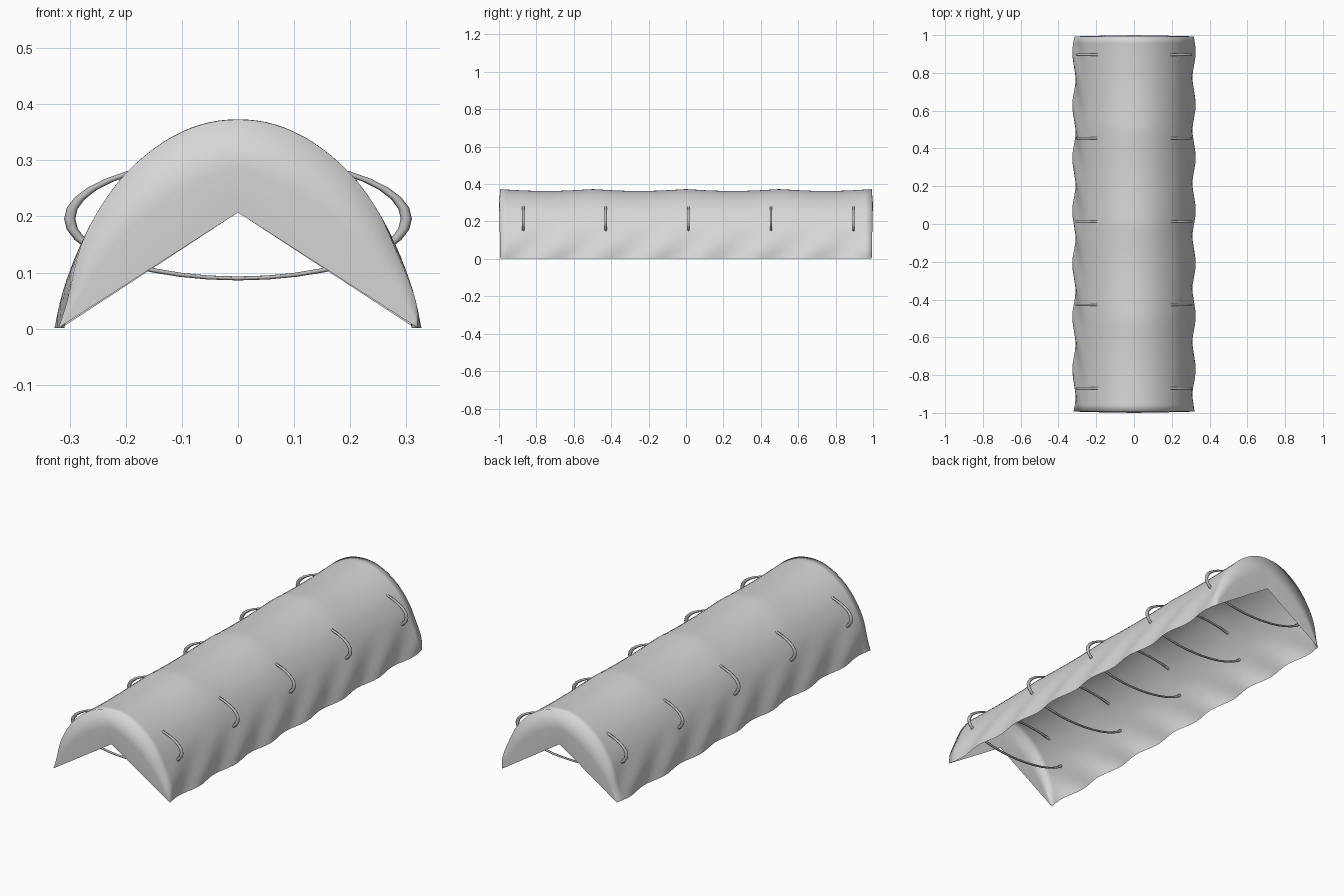
import bpy, bmesh, math
from mathutils import Vector

cube = bpy.data.objects.get("Cube")
if cube:
    bpy.data.objects.remove(cube)


def material(name, value):
    m = bpy.data.materials.new(name)
    m.use_nodes = True
    m.diffuse_color = (value, value, value, 1)
    m.node_tree.nodes["Principled BSDF"].inputs["Base Color"].default_value = (value, value, value, 1)
    return m


def finish(bm, name, mat, smooth):
    bmesh.ops.remove_doubles(bm, verts=bm.verts, dist=1e-5)
    bmesh.ops.recalc_face_normals(bm, faces=bm.faces)
    mesh = bpy.data.meshes.new(name)
    bm.to_mesh(mesh)
    bm.free()
    obj = bpy.data.objects.new(name, mesh)
    bpy.context.collection.objects.link(obj)
    mesh.materials.append(mat)
    for p in mesh.polygons:
        p.use_smooth = smooth


def bridge(bm, a, b, closed=False):
    """Faces between two rows of vertices, skipping repeated corners."""
    n = len(a)
    for k in range(n if closed else n - 1):
        j = (k + 1) % n
        bm.faces.new(list(dict.fromkeys((a[k], a[j], b[j], b[k]))))


def smooth_path(points, parts):
    """Catmull-Rom curve through the points, starting level on the centre line."""
    pts = [Vector(p) for p in points]
    ext = [Vector((-pts[1].x, pts[1].y))] + pts + [2 * pts[-1] - pts[-2]]
    path = []
    for p, q, r, s in zip(ext, ext[1:], ext[2:], ext[3:]):
        for i in range(parts):
            t = i / parts
            path.append(0.5 * (2 * q + (r - p) * t + (2 * p - 5 * q + 4 * r - s) * t ** 2
                               + (3 * q - p - 3 * r + s) * t ** 3))
    return path + [pts[-1]]


def ripple(x, y, z):
    """Slanted folds that fade out up the legs, with a slight sag between supports."""
    side = 1 if x > 0 else -1
    fade = max(0.0, 1 - z / 0.2)
    shift = 0.009 * fade * math.sin(2 * math.pi * (side * y - z * 1.1) / 0.28)
    sag = 0.010 * abs(math.sin(2 * math.pi * y)) * (z / 0.373) ** 2
    return Vector((x + shift, y, z - sag))


cover_grey = material("light grey", 0.68)
strap_grey = material("medium grey", 0.5)

# Thin arched cover, open underneath
HALF = [(0.0, 0.373), (0.05, 0.368), (0.1, 0.351), (0.15, 0.321), (0.2, 0.277),
        (0.24, 0.225), (0.27, 0.17), (0.295, 0.105), (0.31, 0.05), (0.318, 0.001)]
half = smooth_path(HALF, 3)
arch = [(-p.x, p.y) for p in reversed(half[1:])] + [(p.x, p.y) for p in half]
bm = bmesh.new()
STEPS = 56
END = 0.993
rows = []
for i in range(STEPS + 1):
    y = -END + 2 * END * i / STEPS
    rows.append([bm.verts.new(ripple(x, y, z)) for x, z in arch])
for a, b in zip(rows, rows[1:]):
    bridge(bm, a, b)

# Slightly bulged end walls, cut away below in a V
mid = len(half) - 1
for row, out in ((rows[0], -1), (rows[-1], 1)):
    ridge = Vector((0, out * END, 0.207))
    middle, lower = [], []
    for k, v in enumerate(row):
        tip = row[0] if k < mid else row[-1]
        if v is tip:
            middle.append(v)
            lower.append(v)
            continue
        edge = ridge.lerp(tip.co, abs(k - mid) / mid)
        bulge = Vector((0, out * 0.007 * (1 - abs(k - mid) / mid), 0))
        middle.append(bm.verts.new(v.co.lerp(edge, 0.5) + bulge))
        lower.append(bm.verts.new(edge))
    bridge(bm, row, middle)
    bridge(bm, middle, lower)
finish(bm, "rippled_cover", cover_grey, True)

# Flattened strap hoops passing through the cover
SEGMENTS = 36
for i in range(5):
    bm = bmesh.new()
    y0 = -0.87 + 0.4415 * i
    hoop = []
    for k in range(SEGMENTS):
        a = 2 * math.pi * k / SEGMENTS
        ring = []
        for j in range(6):
            b = math.pi * j / 3
            r = 0.3 + 0.01 * math.cos(b)
            ring.append(bm.verts.new((r * math.cos(a), y0 + 0.007 * math.sin(b),
                                      0.196 + 0.355 * r * math.sin(a))))
        hoop.append(ring)
    for k in range(SEGMENTS):
        bridge(bm, hoop[k], hoop[(k + 1) % SEGMENTS], closed=True)
    finish(bm, f"strap_hoop_{i + 1}", strap_grey, True)
